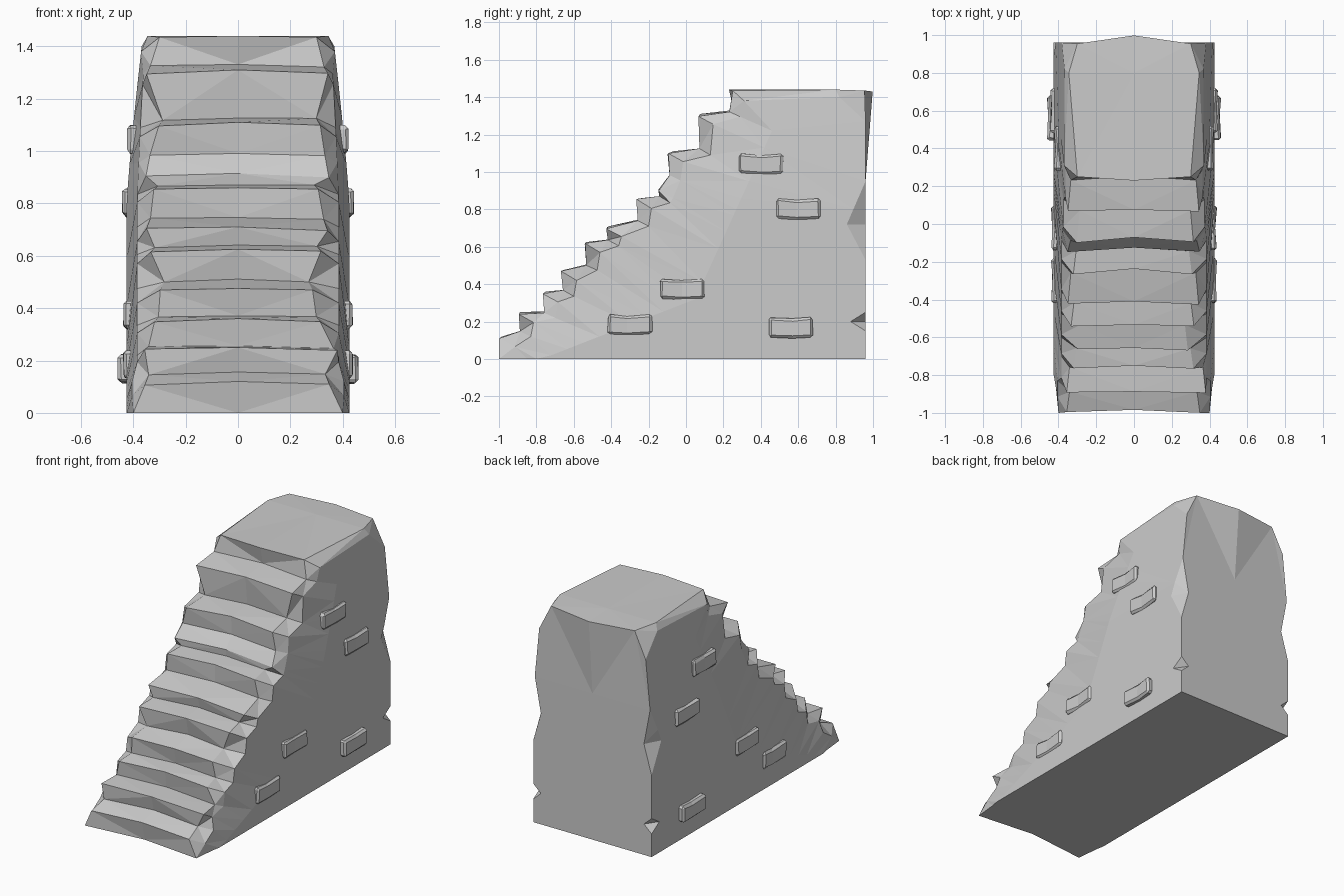
import bpy, bmesh, random
from mathutils import Vector

if "Cube" in bpy.data.objects:
    bpy.data.objects.remove(bpy.data.objects["Cube"])

random.seed(4)


def jit(a):
    return random.uniform(-a, a)


def finish(bm, name):
    bmesh.ops.remove_doubles(bm, verts=bm.verts, dist=0.0005)
    bmesh.ops.recalc_face_normals(bm, faces=bm.faces)
    me = bpy.data.meshes.new(name)
    bm.to_mesh(me)
    bm.free()
    ob = bpy.data.objects.new(name, me)
    bpy.context.collection.objects.link(ob)
    return ob


# Step profile: nose y, nose z, height of riser foot behind the tread
STEPS = [(-1.0, .11, .15), (-.9, .24, .25), (-.77, .35, .365), (-.67, .465, .505),
         (-.545, .615, .635), (-.43, .70, .74), (-.27, .85, .865), (-.155, .905, .985),
         (-.1, 1.1, 1.12), (.06, 1.30, 1.325)]
WIDTH = [.355, .365, .31, .29, .33, .35, .32, .34, .30, .34]
# Worn corner profile on the back: y, z of the outer corner
BACK = [(.96, .95), (.86, .72), (.96, .53), (.96, .25), (.88, .20), (.96, .15), (.96, 0)]


def next_y(i):
    return STEPS[i + 1][0] if i < 9 else .22


def shoulder_points():
    pts = [(.415, -.85, 0)]
    for i, (y, z, foot) in enumerate(STEPS):
        x = .405 if i == 0 else .385
        pts += [(x, y + .085, z - .045), (x, next_y(i) + .07, foot - .03)]
    pts += [(.425, .31, 1.38), (.425, .82, 1.40), (.425, .96, 1.27)]
    return pts + [(.425, y, z) for y, z in BACK]


def wall_points():
    # crease where the wall reaches full width
    a, b, c = Vector((.425, -.72, .02)), Vector((.425, .05, .32)), Vector((.425, .46, 1.22))
    line = [a.lerp(b, i / 9) if i <= 9 else b.lerp(c, (i - 9) / 10) for i in range(20)]
    return [(.425, -.80, 0)] + [tuple(p) for p in line] + shoulder_points()[21:]


def inner_points():
    pts = [(.40, -1.0, 0)]
    for i, (y, z, foot) in enumerate(STEPS):
        w = WIDTH[i] + jit(.015)
        pts += [(w, y + abs(jit(.01)), z + jit(.006)),
                (w - .015, next_y(i) + .012, foot + jit(.006))]
    pts += [(.30, .25, 1.435), (.345, .80, 1.44), (.30, .955, 1.435)]
    return pts + [(.37 if y < .95 else .425, .96, z) for y, z in BACK]


def centre_points():
    pts = [(-.96, 0)]
    for i, (y, z, foot) in enumerate(STEPS):
        pts += [(y + random.uniform(.01, .035), z + .01), (next_y(i) + .035, foot + .006)]
    return pts + [(.23, 1.44), (.80, 1.44), (.998, 1.43)] + [(.96, z) for _, z in BACK]


# Stair body: lengthwise profiles bridged across x
bm = bmesh.new()
rings = [[Vector((0, y, z)) for y, z in centre_points()]]
for s in (-1, 1):
    side = [[Vector((s * x, y, z)) for x, y, z in pts]
            for pts in (inner_points(), shoulder_points(), wall_points())]
    rings = side[::-1] + rings if s < 0 else rings + side
vr = [[bm.verts.new(p) for p in r] for r in rings]
for a, b in zip(vr, vr[1:]):
    for i in range(len(a) - 1):
        bm.faces.new((a[i], a[i + 1], b[i + 1], b[i]))
for r in (vr[0], vr[-1]):
    bm.faces.new(r)
bm.faces.new([r[0] for r in vr] + [r[-1] for r in reversed(vr)])
bmesh.ops.remove_doubles(bm, verts=bm.verts, dist=.0005)

# Side walls lean in above the middle
caps = [f for f in bm.faces if all(abs(abs(v.co.x) - .425) < .001 for v in f.verts)]
geom = caps + list({e for f in caps for e in f.edges}) + list({v for f in caps for v in f.verts})
bmesh.ops.bisect_plane(bm, geom=geom, plane_co=(0, 0, .80), plane_no=(0, 0, 1))
for v in bm.verts:
    if abs(v.co.x) > .37 and v.co.z > .80:
        t = (v.co.z - .80) / .64
        v.co.x *= 1 - (.145 if abs(v.co.x) > .42 else .08) * t ** 1.2
bmesh.ops.triangulate(bm, faces=bm.faces[:])
finish(bm, "stair_body")

# Wall bricks: y, z, and x of the brick centre, mirrored on both walls
BRICKS = [(.40, 1.045, .39), (.60, .805, .41), (-.02, .375, .405),
          (-.30, .185, .405), (.56, .17, .427)]


def brick(name, side, y, z, x):
    bm = bmesh.new()
    bmesh.ops.create_cube(bm, size=1)
    bmesh.ops.scale(bm, vec=(.065, .235, .105), verts=bm.verts)
    edges = [e for e in bm.edges if sum(v.co.x for v in e.verts) > -.01]
    bmesh.ops.bevel(bm, geom=edges, offset=.012, segments=1, affect='EDGES')
    bmesh.ops.bisect_plane(bm, geom=bm.verts[:] + bm.edges[:] + bm.faces[:],
                           plane_co=(0, jit(.03), 0), plane_no=(0, 1, 0))
    for v in bm.verts:
        if abs(v.co.y) < .05:          # worn dip in the middle
            v.co.z -= .007
            v.co.x -= .006
        v.co += Vector((jit(.002), jit(.003), jit(.003)))
        v.co = Vector((side * (v.co.x + x), v.co.y + y, v.co.z + z))
    finish(bm, name)


for side, label in ((-1, "left"), (1, "right")):
    for i, (y, z, x) in enumerate(BRICKS):
        brick(f"wall_brick_{label}_{i + 1}", side, y, z, x)
